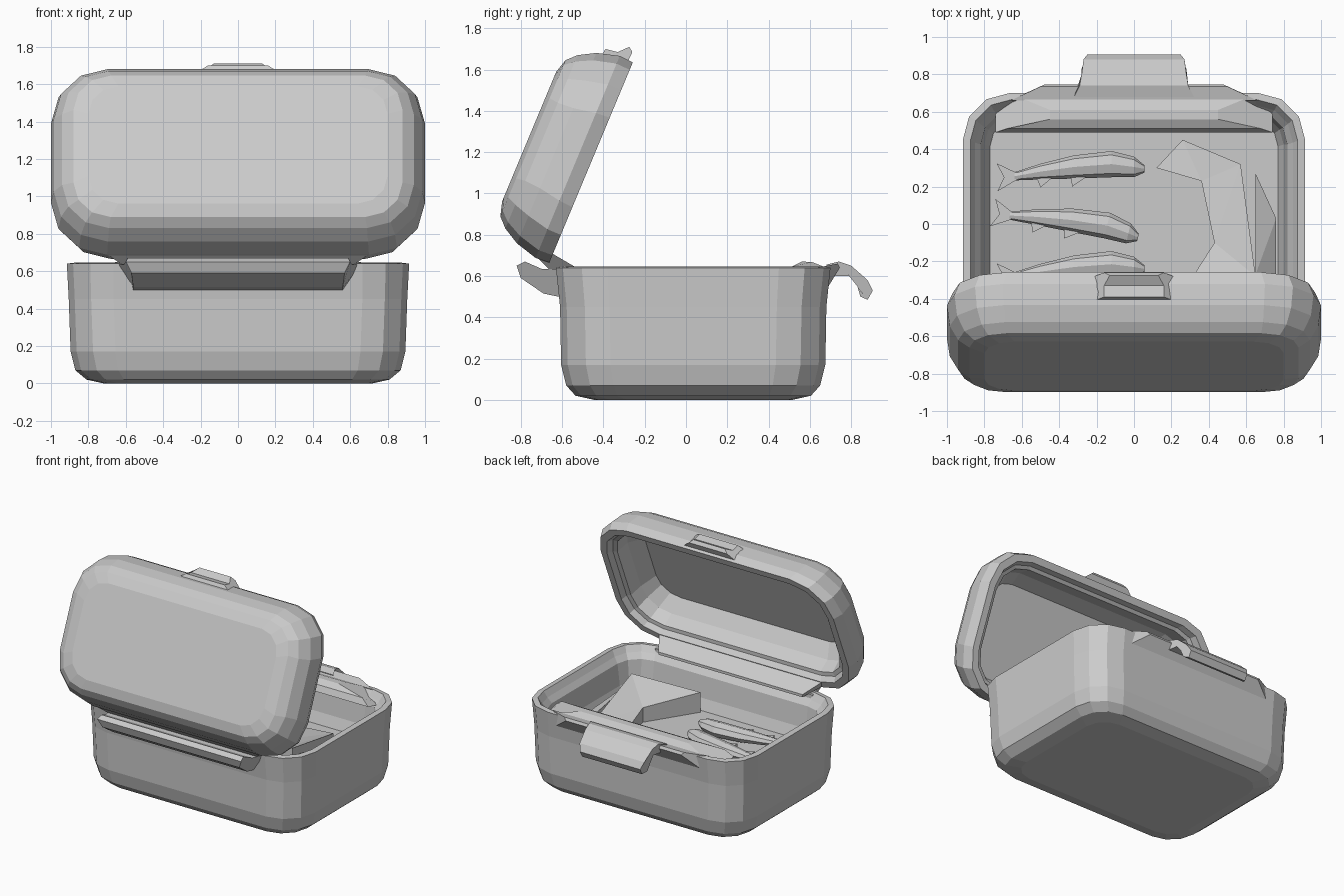
import bpy, bmesh
from math import sin, cos, pi, radians
from mathutils import Vector, Matrix


def finish(name, bm, matrix=None):
    if matrix is not None:
        bm.transform(matrix)
    bmesh.ops.recalc_face_normals(bm, faces=bm.faces[:])
    mesh = bpy.data.meshes.new(name)
    bm.to_mesh(mesh)
    bm.free()
    ob = bpy.data.objects.new(name, mesh)
    bpy.context.collection.objects.link(ob)
    return ob


def loft(bm, rings):
    """Skin a list of equal-length point rings and cap both ends."""
    vs = [[bm.verts.new(p) for p in r] for r in rings]
    n = len(vs[0])
    for a, b in zip(vs, vs[1:]):
        for i in range(n):
            j = (i + 1) % n
            bm.faces.new((a[i], a[j], b[j], b[i]))
    bm.faces.new(vs[0][::-1])
    bm.faces.new(vs[-1])


def rounded_rect(hx, hy, r, z, seg=3):
    pts = []
    for q, (sx, sy) in enumerate(((1, 1), (-1, 1), (-1, -1), (1, -1))):
        for k in range(seg + 1):
            a = pi / 2 * (q + k / seg)
            pts.append((sx * (hx - r) + r * cos(a), sy * (hy - r) + r * sin(a), z))
    return pts


def tub(name, loops, matrix):
    bm = bmesh.new()
    loft(bm, [rounded_rect(*l) for l in loops])
    return finish(name, bm, matrix)


def bar(name, profile, widths):
    """Extrude a (y, z) profile along x, each point with its own half width."""
    bm = bmesh.new()
    loft(bm, [[(s * h, y, z) for h, (y, z) in zip(widths, profile)] for s in (-1, 1)])
    return finish(name, bm)


# Open container: outer wall, rim, inner wall, floor
tub("container", [
    (0.72, 0.48, 0.16, 0.0), (0.81, 0.57, 0.20, 0.02), (0.87, 0.615, 0.23, 0.07),
    (0.895, 0.64, 0.24, 0.17), (0.905, 0.645, 0.24, 0.45), (0.915, 0.665, 0.25, 0.64),
    (0.875, 0.63, 0.22, 0.645), (0.85, 0.60, 0.2, 0.60), (0.82, 0.57, 0.18, 0.56),
    (0.80, 0.55, 0.16, 0.40), (0.77, 0.52, 0.14, 0.32)],
    Matrix.Translation((0, 0.035, 0)))

# Hollow lid, tipped open: local y runs up the lid, local z points outwards
up = Vector((0, 0.385, 0.923)).normalized()
out = Vector((0, -up.z, up.y))
frame = Matrix((Vector((1, 0, 0)), up, out)).transposed().to_4x4()
frame.translation = (0, -0.46, 1.15)
tub("lid", [
    (0.80, 0.34, 0.16, 0.325), (0.88, 0.41, 0.2, 0.305), (0.94, 0.455, 0.25, 0.26),
    (0.985, 0.50, 0.29, 0.18), (1.0, 0.53, 0.30, 0.07), (0.97, 0.525, 0.29, 0.0),
    (0.92, 0.475, 0.25, 0.0), (0.90, 0.455, 0.24, 0.04), (0.87, 0.43, 0.22, 0.05),
    (0.85, 0.41, 0.2, 0.15), (0.78, 0.34, 0.16, 0.25)], frame)

# Catch lip on the lid edge
bar("lid_lip", [(-0.42, 1.65), (-0.39, 1.70), (-0.33, 1.685), (-0.275, 1.71),
                (-0.26, 1.685), (-0.29, 1.62)],
    [0.24, 0.16, 0.16, 0.13, 0.16, 0.24])

# Hinge knuckle and the strip joining it to the lid
bar("hinge", [(-0.57, 0.49), (-0.69, 0.515), (-0.80, 0.59), (-0.82, 0.65), (-0.78, 0.67),
              (-0.70, 0.635), (-0.57, 0.635)],
    [0.56, 0.56, 0.57, 0.60, 0.59, 0.61, 0.66])
bar("hinge_strip", [(-0.65, 0.71), (-0.72, 0.69), (-0.65, 0.62), (-0.53, 0.62),
                    (-0.53, 0.64)], [0.68, 0.70, 0.60, 0.60, 0.60])

# Hooked latch, its flared lip, and the ledge inside the rim
bar("latch", [(0.68, 0.655), (0.74, 0.67), (0.80, 0.65), (0.88, 0.58), (0.905, 0.53),
              (0.88, 0.485), (0.845, 0.50), (0.83, 0.55), (0.79, 0.60), (0.69, 0.60)],
    [0.32, 0.29, 0.28, 0.27, 0.25, 0.25, 0.27, 0.28, 0.28, 0.30])
bar("rim_lip", [(0.66, 0.645), (0.735, 0.66), (0.745, 0.64), (0.69, 0.55)],
    [0.66, 0.50, 0.48, 0.60])
bar("inner_ledge", [(0.49, 0.60), (0.51, 0.645), (0.56, 0.67), (0.61, 0.668),
                    (0.68, 0.64), (0.64, 0.56)],
    [0.74, 0.68, 0.45, 0.45, 0.62, 0.74])


# Whole fish lying on their sides, nose towards +x
def fish(name, x, y, z, turn):
    bm = bmesh.new()
    body = [(-0.64, -0.05, 0.022), (-0.50, -0.025, 0.042), (-0.32, 0.0, 0.062),
            (-0.12, 0.015, 0.07), (0.0, 0.0, 0.055), (0.055, -0.01, 0.02)]
    loft(bm, [[(px, py + w * cos(k * pi / 4), 0.75 * w * sin(k * pi / 4)) for k in range(8)]
              for px, py, w in body])
    flats = [[(-0.62, -0.035), (-0.735, 0.02), (-0.695, -0.055), (-0.73, -0.13),
              (-0.62, -0.065)],
             [(-0.52, -0.06), (-0.50, -0.11), (-0.44, -0.06)],
             [(-0.34, -0.05), (-0.33, -0.105), (-0.25, -0.05)]]
    for f in flats:
        loft(bm, [[(a, b, h) for a, b in f] for h in (-0.012, 0.012)])
    finish(name, bm, Matrix.Translation((x, y, z)) @ Matrix.Rotation(radians(turn), 4, 'Z'))


fish("fish_a", 0.0, 0.305, 0.37, 0)
fish("fish_b", -0.03, -0.05, 0.37, -13)
fish("fish_c", 0.0, -0.23, 0.37, 0)


# Faceted food mound: a few slanted facets with a skirt down to the floor
def mound(name, pts, tris):
    bm = bmesh.new()
    vs = [bm.verts.new(p) for p in pts]
    for t in tris:
        bm.faces.new([vs[i] for i in t])
    res = bmesh.ops.extrude_face_region(bm, geom=bm.faces[:], use_keep_orig=True)
    for v in res["geom"]:
        if isinstance(v, bmesh.types.BMVert):
            v.co.z = 0.315
    finish(name, bm)


mound("mound_main",
      [(0.12, 0.30, 0.33), (0.26, 0.45, 0.33), (0.57, 0.32, 0.42), (0.36, 0.23, 0.37),
       (0.43, -0.1, 0.43), (0.65, -0.28, 0.56), (0.20, -0.46, 0.47)],
      [(0, 1, 3), (1, 2, 3), (3, 2, 4), (2, 5, 4), (5, 6, 4)])
mound("mound_side",
      [(0.65, 0.27, 0.40), (0.76, 0.03, 0.38), (0.76, -0.27, 0.40), (0.65, -0.27, 0.50)],
      [(0, 1, 3), (1, 2, 3)])
